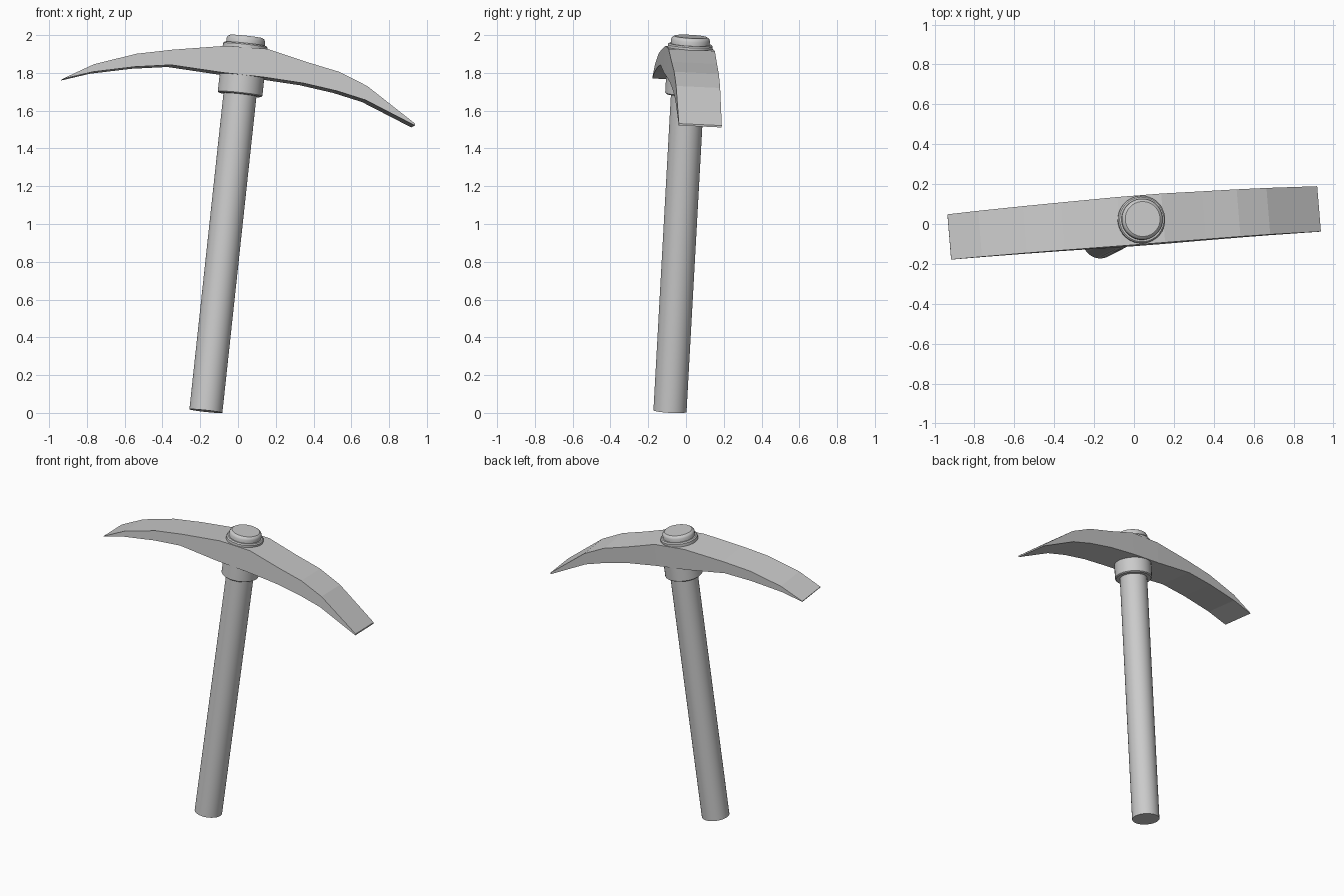
import bpy, bmesh, math
from mathutils import Vector, Matrix

if "Cube" in bpy.data.objects:
    bpy.data.objects.remove(bpy.data.objects["Cube"])

# Tilted frame: Z along the handle, X along the head, origin inside the head
Z = Vector((0.107, 0.055, 0.993)).normalized()
X = Vector((1, 0.082, 0))
X = (X - X.dot(Z) * Z).normalized()
Y = Z.cross(X)
FRAME = Matrix((X, Y, Z)).transposed().to_4x4()
FRAME.translation = (0.03, 0.018, 1.866)


def make(name, bm):
    bmesh.ops.recalc_face_normals(bm, faces=bm.faces)
    me = bpy.data.meshes.new(name)
    bm.to_mesh(me)
    bm.free()
    me.transform(FRAME)
    ob = bpy.data.objects.new(name, me)
    bpy.context.collection.objects.link(ob)
    return ob


def lathe(name, profile, n=32):
    """Closed solid turned around the handle axis from (radius, height) pairs."""
    bm = bmesh.new()
    rings = [[bm.verts.new((r * math.cos(2 * math.pi * i / n),
                            r * math.sin(2 * math.pi * i / n), h)) for i in range(n)]
             for r, h in profile]
    for a, b in zip(rings, rings[1:]):
        for i in range(n):
            j = (i + 1) % n
            bm.faces.new((a[i], a[j], b[j], b[i]))
    bm.faces.new(rings[0])
    bm.faces.new(rings[-1])
    ob = make(name, bm)
    bpy.ops.object.select_all(action='DESELECT')
    ob.select_set(True)
    bpy.context.view_layer.objects.active = ob
    bpy.ops.object.shade_smooth_by_angle(angle=math.radians(30))


# Handle, collar below the head, stepped cap above it
lathe("handle", [(0.088, -1.87), (0.088, 0.06)])
lathe("collar", [(0.112, -0.183), (0.119, -0.177), (0.119, -0.07)])
lathe("cap", [(0.112, 0.05), (0.119, 0.057), (0.119, 0.08), (0.112, 0.087),
              (0.103, 0.087), (0.103, 0.11), (0.098, 0.12), (0.088, 0.127)])

# Head: stations of (x, top height, bottom height), flat-faced
stations = [(-0.943, -0.203, -0.207), (-0.797, -0.115, -0.155), (-0.58, -0.035, -0.104),
            (-0.39, 0.008, -0.073), (-0.11, 0.060, -0.083), (0.11, 0.068, -0.083),
            (0.32, 0.023, -0.091), (0.50, -0.010, -0.112), (0.657, -0.068, -0.143),
            (0.932, -0.238, -0.248)]
bm = bmesh.new()
loops = []
for x, top, bot in stations:
    w = 0.123 - 0.009 * max(0, abs(x) - 0.11) / 0.83
    loops.append([bm.verts.new(p) for p in
                  ((x, -w, top), (x, w, top), (x, w, bot), (x, -w, bot))])
for a, b in zip(loops, loops[1:]):
    for i in range(4):
        j = (i + 1) % 4
        bm.faces.new((a[i], a[j], b[j], b[i]))
bm.faces.new(loops[0])
bm.faces.new(loops[-1])
make("pick_head", bm)
